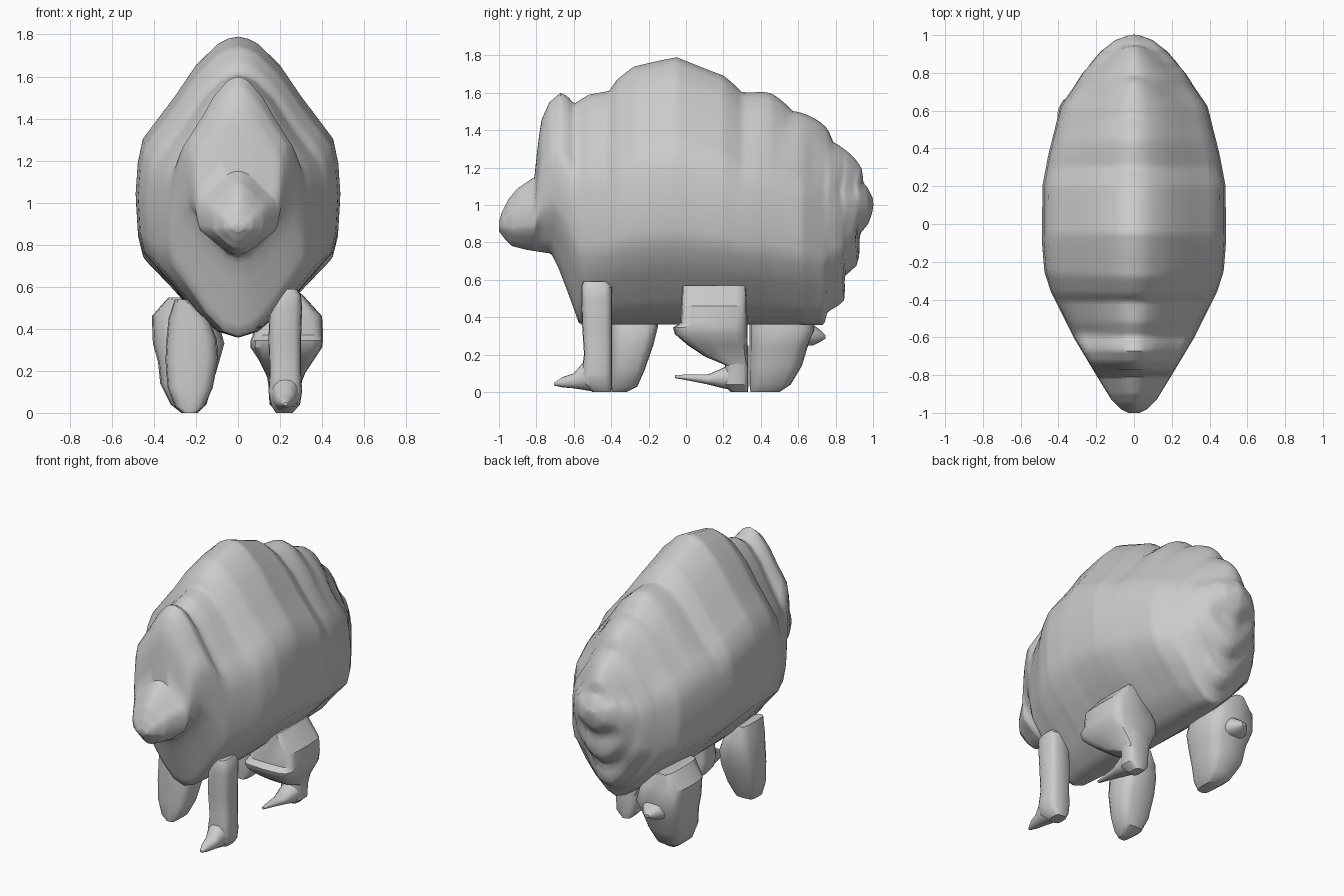
import bpy, bmesh, math

if "Cube" in bpy.data.objects:
    bpy.data.objects.remove(bpy.data.objects["Cube"], do_unlink=True)

grey = bpy.data.materials.new("clay grey")
grey.use_nodes = True
COLOUR = (0.6, 0.6, 0.6, 1)
grey.diffuse_color = COLOUR
grey.node_tree.nodes["Principled BSDF"].inputs["Base Color"].default_value = COLOUR


def interp(table, t):
    for (a, u), (b, v) in zip(table, table[1:]):
        if t <= b:
            return u + (v - u) * max(0, t - a) / (b - a)
    return table[-1][1]


def skin(name, rings, angle):
    """Join closed rings of points into a capped skin."""
    bm = bmesh.new()
    loops = [[bm.verts.new(p) for p in ring] for ring in rings]
    n = len(loops[0])
    for a, b in zip(loops, loops[1:]):
        for i in range(n):
            j = (i + 1) % n
            bm.faces.new((a[i], a[j], b[j], b[i]))
    bm.faces.new(loops[0])
    bm.faces.new(loops[-1])
    bmesh.ops.recalc_face_normals(bm, faces=bm.faces)
    mesh = bpy.data.meshes.new(name)
    bm.to_mesh(mesh)
    bm.free()
    mesh.materials.append(grey)
    obj = bpy.data.objects.new(name, mesh)
    bpy.context.collection.objects.link(obj)
    bpy.ops.object.select_all(action="DESELECT")
    obj.select_set(True)
    bpy.context.view_layer.objects.active = obj
    bpy.ops.object.shade_smooth_by_angle(angle=math.radians(angle))
    return obj


def limb(name, rows, axis="z", power=0.6, sides=16, angle=35):
    """Loft rounded sections; each row is position, low, high, x low, x high."""
    rings = []
    for pos, lo, hi, x0, x1 in rows:
        ring = []
        for i in range(sides):
            a = math.tau * i / sides
            c, s = math.cos(a), math.sin(a)
            x = (x0 + x1) / 2 + (x1 - x0) / 2 * math.copysign(abs(c) ** power, c)
            q = (lo + hi) / 2 + (hi - lo) / 2 * math.copysign(abs(s) ** power, s)
            ring.append((x, q, pos) if axis == "z" else (x, pos, q))
        rings.append(ring)
    return skin(name, rings, angle)


# Body outline: back line, belly line and half width along the length
back = [(-1, .91), (-.985, .96), (-.95, 1.03), (-.9, 1.09), (-.81, 1.15), (-.795, 1.3),
        (-.775, 1.45), (-.73, 1.55), (-.67, 1.6), (-.63, 1.58), (-.6, 1.54), (-.52, 1.59),
        (-.41, 1.61), (-.37, 1.67), (-.28, 1.74), (-.15, 1.77), (-.05, 1.79), (.1, 1.73),
        (.2, 1.69), (.3, 1.61), (.45, 1.58), (.6, 1.5), (.75, 1.4), (.85, 1.28),
        (.93, 1.19), (.97, 1.1), (.985, 1.03)]
belly = [(-1, .86), (-.97, .82), (-.93, .78), (-.85, .76), (-.72, .74), (-.68, .66),
         (-.62, .5), (-.57, .36), (.74, .36), (.76, .43), (.83, .5), (.85, .6),
         (.9, .68), (.92, .8), (.97, .9), (.985, 1)]
half = [(-1, .03), (-.98, .07), (-.93, .12), (-.8, .2), (-.6, .32), (-.36, .44), (-.25, .475),
        (-.1, .487), (.2, .485), (.36, .455), (.62, .39), (.8, .27), (.9, .18), (.96, .1), (.985, .02)]

# Half cross-section as fractions of half width and height
section = [(0, 0), (.2, .02), (.45, .095), (.68, .19), (.93, .287), (.98, .36), (1, .48),
           (.98, .58), (.93, .66), (.82, .71), (.62, .8), (.41, .905), (.2, .975), (.1, .993), (0, 1)]
loop = section + [(-x, z) for x, z in section[-2:0:-1]]


def ridged(x, y, z):
    """Fan of folds over the rump, fading towards the flanks."""
    dy, dz = y - .3, z - .85
    r = math.hypot(dy, dz)
    a = math.atan2(dz, dy)
    if r < .15 or not -1 < a < 1.75:
        return x, y, z
    fade = min(1, (1.75 - a) * 3, (a + 1) * 3) * max(0, 1 - abs(x) / .45)
    push = .03 * fade * (abs(math.sin(a * 8)) - .4) * min(1, r / .5)
    return x, y + dy / r * push, z + dz / r * push


rings = []
STEPS = 150
for k in range(STEPS + 1):
    y = -.0075 - .9925 * math.cos(math.pi * k / STEPS)
    lo, hi, w = interp(belly, y), interp(back, y), interp(half, y)
    rings.append([ridged(w * u, y, lo + (hi - lo) * v) for u, v in loop])
skin("body", rings, 50)

# Left front leg and its pointed foot
limb("left_front_leg", [
    (0, -.5, -.4, .18, .26), (.04, -.55, -.395, .155, .295), (.1, -.56, -.395, .145, .305),
    (.2, -.545, -.395, .15, .3), (.35, -.555, -.395, .145, .3), (.5, -.56, -.395, .15, .305),
    (.56, -.56, -.395, .18, .3), (.59, -.55, -.42, .2, .28)])
limb("left_front_foot", [
    (-.705, .035, .05, .215, .235), (-.66, .025, .08, .195, .255), (-.6, .02, .1, .18, .27),
    (-.54, .01, .17, .16, .29), (-.48, 0, .2, .155, .295)], axis="y", power=.9)

# Left hind leg: broad thigh, shank and pointed foot
limb("left_hind_thigh", [
    (.14, .22, .33, .15, .3), (.19, .1, .33, .13, .32), (.25, .01, .33, .1, .36),
    (.31, -.06, .33, .06, .4), (.345, -.07, .33, .06, .405), (.37, -.03, .33, .07, .405),
    (.46, -.025, .325, .1, .4), (.57, -.02, .32, .22, .3)], power=.4)
limb("left_hind_shank", [
    (0, .24, .33, .19, .25), (.04, .2, .335, .15, .295), (.12, .21, .335, .145, .3),
    (.25, .2, .335, .13, .32)])
limb("left_hind_foot", [
    (-.06, .075, .09, .215, .235), (.02, .06, .095, .2, .25), (.12, .04, .095, .18, .27),
    (.2, .02, .13, .16, .29), (.28, .005, .18, .155, .295)], axis="y", power=.9)

# Right front leg: flat front, tapering backwards
limb("right_front_leg", [
    (0, -.395, -.32, -.26, -.2), (.03, -.4, -.26, -.3, -.16), (.12, -.4, -.22, -.335, -.12),
    (.25, -.4, -.175, -.345, -.095), (.35, -.4, -.15, -.34, -.1), (.45, -.4, -.15, -.33, -.14),
    (.54, -.4, -.18, -.3, -.24)])

# Right hind leg: heavier, with a heel spur behind
limb("right_hind_leg", [
    (0, .345, .5, -.27, -.19), (.04, .34, .56, -.32, -.15), (.14, .34, .62, -.37, -.12),
    (.24, .34, .65, -.38, -.09), (.33, .34, .69, -.405, -.065), (.46, .34, .68, -.41, -.1),
    (.55, .34, .66, -.33, -.24)])
limb("right_hind_spur", [
    (.58, .25, .38, -.35, -.12), (.68, .25, .36, -.31, -.16), (.72, .27, .33, -.28, -.19),
    (.745, .285, .305, -.25, -.22)], axis="y", power=.8)
